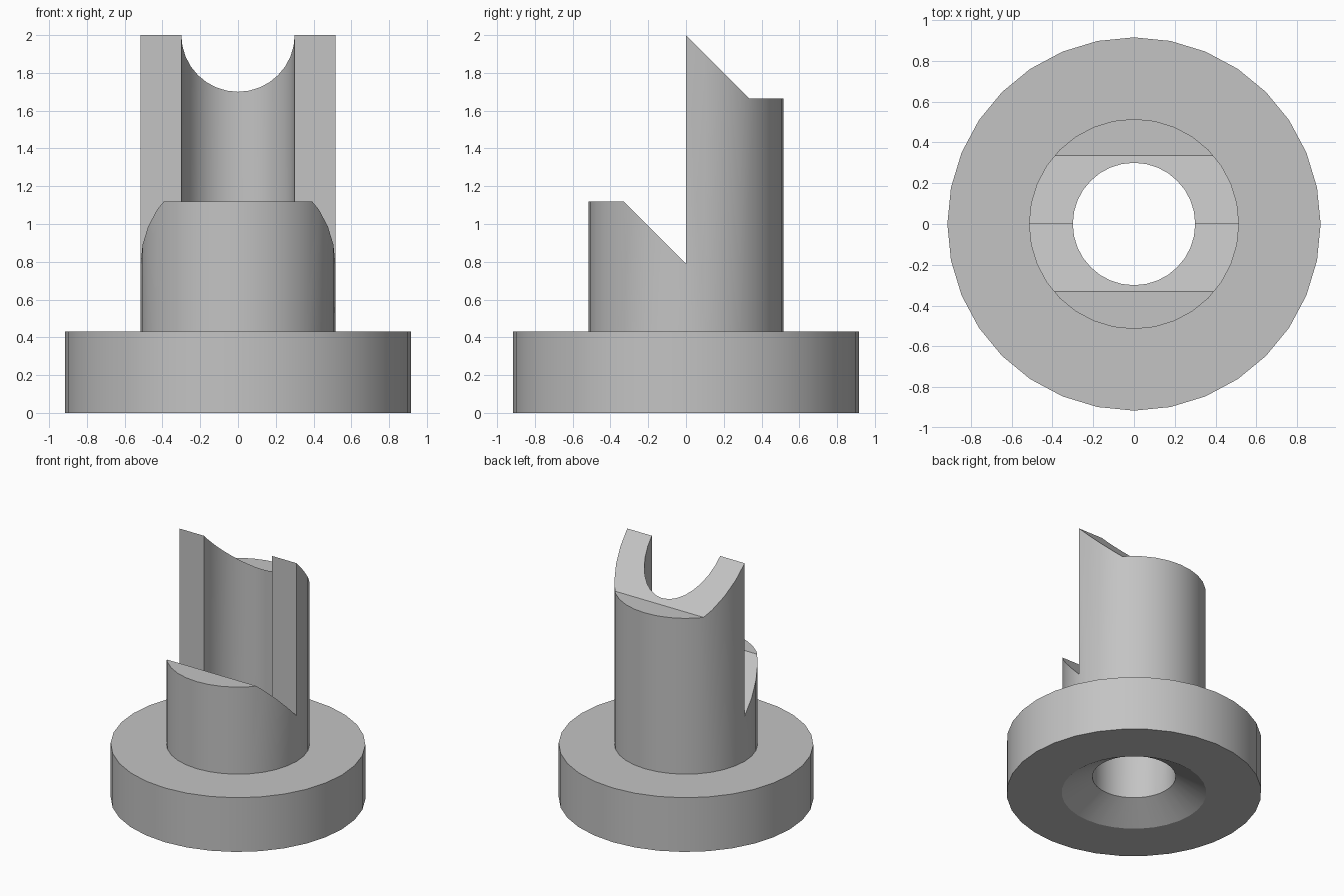
import bpy
import bmesh
from math import cos, sin, pi, radians

if "Cube" in bpy.data.objects:
    bpy.data.objects.remove(bpy.data.objects["Cube"], do_unlink=True)

SIDES = 32


def add_mesh(name, bm):
    bmesh.ops.recalc_face_normals(bm, faces=bm.faces)
    mesh = bpy.data.meshes.new(name)
    bm.to_mesh(mesh)
    bm.free()
    obj = bpy.data.objects.new(name, mesh)
    bpy.context.collection.objects.link(obj)
    return obj


def lathe(name, profile):
    """Turn a closed (radius, z) profile around the z axis."""
    bm = bmesh.new()
    rings = []
    for i in range(SIDES):
        a = 2 * pi * i / SIDES
        rings.append([bm.verts.new((r * cos(a), r * sin(a), z)) for r, z in profile])
    for i, ring in enumerate(rings):
        following = rings[(i + 1) % SIDES]
        for j in range(len(profile)):
            k = (j + 1) % len(profile)
            bm.faces.new((ring[j], following[j], following[k], ring[k]))
    return add_mesh(name, bm)


def prism(name, outline, half_width):
    """Extrude a (y, z) outline along x."""
    bm = bmesh.new()
    face = bm.faces.new([bm.verts.new((-half_width, y, z)) for y, z in outline])
    extruded = bmesh.ops.extrude_face_region(bm, geom=[face])["geom"]
    verts = [g for g in extruded if isinstance(g, bmesh.types.BMVert)]
    bmesh.ops.translate(bm, verts=verts, vec=(2 * half_width, 0, 0))
    if face.is_valid and len(bm.faces) == len(outline) + 1:
        bm.faces.new(list(reversed(face.verts)))
    return add_mesh(name, bm)


# Flange, column, through bore and countersunk underside in one turned body
body = lathe("flanged_bushing", [
    (0.3, 0.13), (0.52, 0), (0.915, 0), (0.915, 0.43),
    (0.515, 0.43), (0.515, 2.1), (0.3, 2.1),
])

# Stepped and sloped cut across the top of the column
cutter = prism("column_cutter", [
    (-1, 1.12), (-0.33, 1.12), (0, 0.79), (0, 2),
    (0.335, 1.665), (1, 1.665), (1, 3), (-1, 3),
], 1)
cutter.hide_render = True

cut = body.modifiers.new("column_cut", "BOOLEAN")
cut.operation = "DIFFERENCE"
cut.solver = "EXACT"
cut.object = cutter
bpy.ops.object.select_all(action="DESELECT")
body.select_set(True)
bpy.context.view_layer.objects.active = body
bpy.ops.object.modifier_apply(modifier=cut.name)
bpy.data.objects.remove(cutter, do_unlink=True)

# Plain grey finish
grey = bpy.data.materials.new("plain_grey")
grey.use_nodes = True
colour = (0.55, 0.55, 0.55, 1)
grey.diffuse_color = colour
grey.node_tree.nodes["Principled BSDF"].inputs["Base Color"].default_value = colour
body.data.materials.clear()
body.data.materials.append(grey)

bpy.ops.object.shade_smooth_by_angle(angle=radians(30))
